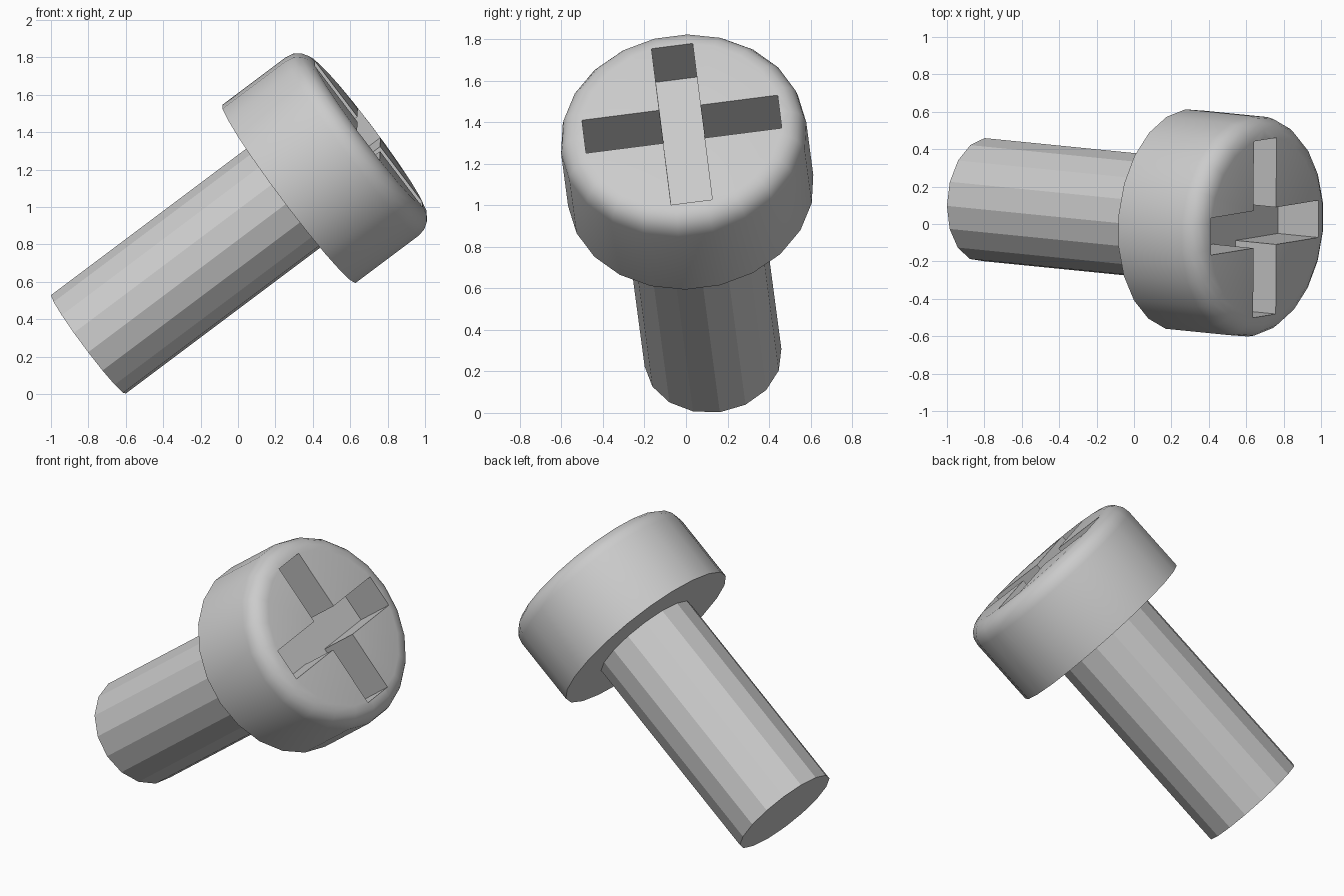
import bpy, bmesh, math
from mathutils import Matrix, Vector

if "Cube" in bpy.data.objects:
    bpy.data.objects.remove(bpy.data.objects["Cube"])

# Tilted screw frame: local z runs along the shaft, local x along one slot
axis = Vector((0.8, -0.08, 0.6)).normalized()
u = Vector((0.004, 0.99, 0.127))
u = (u - axis * u.dot(axis)).normalized()
w = axis.cross(u)
FRAME = Matrix.Translation((-0.8, 0.13, 0.266)) @ Matrix((u, w, axis)).transposed().to_4x4()

SHAFT_R, SHAFT_L = 0.332, 1.345
HEAD_R, HEAD_H, ROUND = 0.595, 0.535, 0.11
SLOT_LEN, SLOT_W, SLOT_D = 0.475, 0.10, 0.27


def make_object(name, bm):
    bmesh.ops.recalc_face_normals(bm, faces=bm.faces)
    mesh = bpy.data.meshes.new(name)
    bm.to_mesh(mesh)
    bm.free()
    ob = bpy.data.objects.new(name, mesh)
    bpy.context.collection.objects.link(ob)
    ob.matrix_world = FRAME
    return ob


def turned(name, profile, sides):
    """Stack of rings from (radius, height) pairs, capped at both ends."""
    bm = bmesh.new()
    rings = [[bm.verts.new((r * math.cos(2 * math.pi * i / sides),
                            r * math.sin(2 * math.pi * i / sides), z))
              for i in range(sides)] for r, z in profile]
    for a, b in zip(rings, rings[1:]):
        for i in range(sides):
            j = (i + 1) % sides
            bm.faces.new((a[i], a[j], b[j], b[i]))
    bm.faces.new(rings[0])
    bm.faces.new(rings[-1])
    return make_object(name, bm)


# Shaft, sunk slightly into the head
shaft = turned("shaft", [(SHAFT_R, 0), (SHAFT_R, SHAFT_L + 0.02)], 16)

# Head with a rounded upper rim
top = SHAFT_L + HEAD_H
rim = [(HEAD_R - ROUND + ROUND * math.cos(a), top - ROUND + ROUND * math.sin(a))
       for a in (math.pi / 2 * k / 4 for k in range(5))]
head = turned("head", [(HEAD_R, SHAFT_L)] + rim, 22)

# Cross-shaped cutter for the drive slot
bm = bmesh.new()
a, b = SLOT_LEN, SLOT_W
quarter = [(a, -b), (a, b), (b, b)]
outline = []
for k in range(4):
    rot = Matrix.Rotation(k * math.pi / 2, 3, 'Z')
    outline += [bm.verts.new(rot @ Vector((x, y, top - SLOT_D))) for x, y in quarter]
base = bm.faces.new(outline)
ext = bmesh.ops.extrude_face_region(bm, geom=[base], use_keep_orig=True)
bmesh.ops.translate(bm, vec=(0, 0, SLOT_D + 0.1),
                    verts=[v for v in ext["geom"] if isinstance(v, bmesh.types.BMVert)])
cutter = make_object("slot_cutter", bm)
cutter.hide_render = True

# Cut the slot, then bake the result
mod = head.modifiers.new("slot", 'BOOLEAN')
mod.operation = 'DIFFERENCE'
mod.solver = 'EXACT'
mod.object = cutter
bpy.context.view_layer.update()
baked = bpy.data.meshes.new_from_object(head.evaluated_get(bpy.context.evaluated_depsgraph_get()))
head.modifiers.clear()
head.data = baked
bpy.data.objects.remove(cutter)

# Smooth head, faceted shaft
bpy.ops.object.select_all(action='DESELECT')
head.select_set(True)
bpy.context.view_layer.objects.active = head
bpy.ops.object.shade_smooth_by_angle(angle=math.radians(30))
